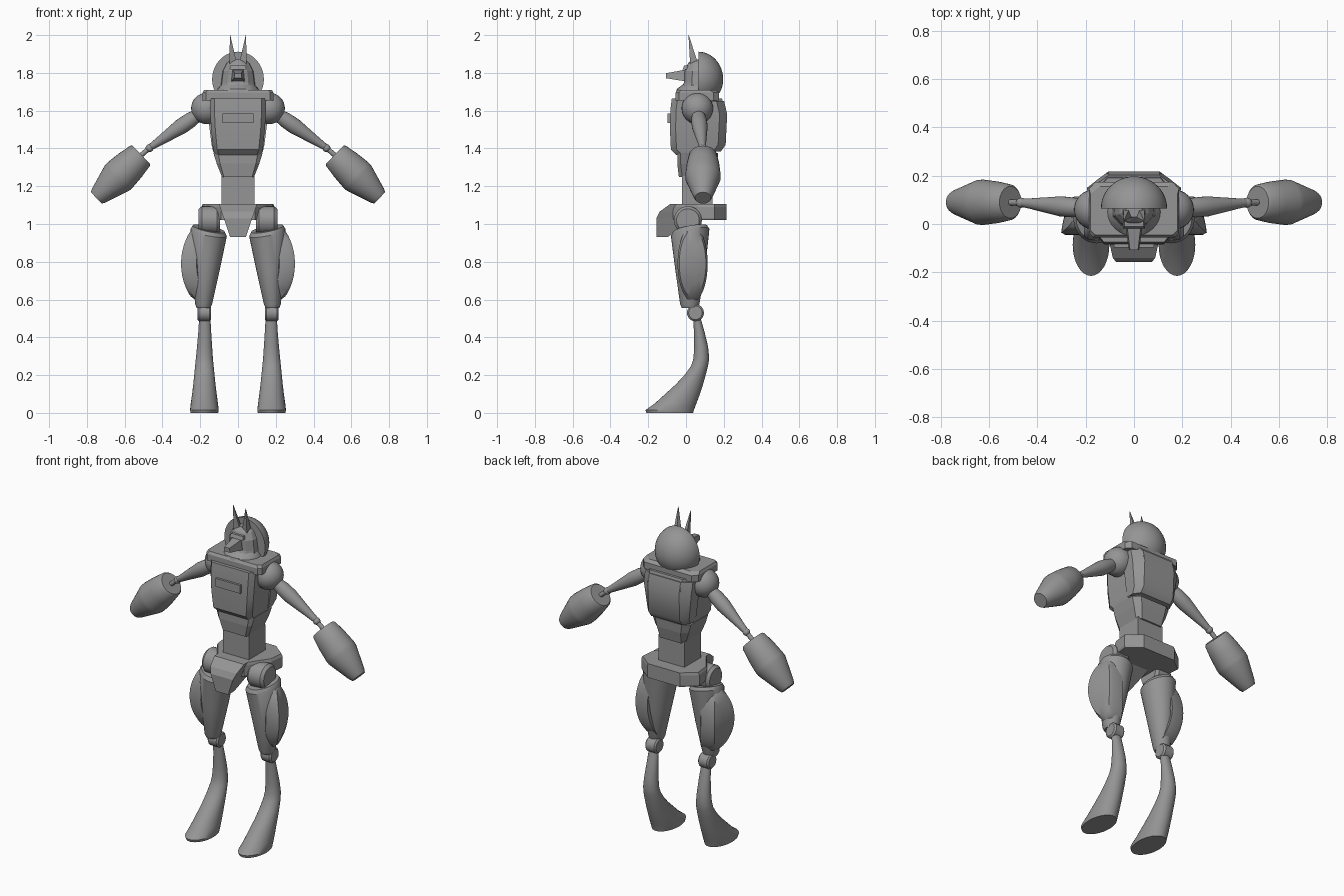
import bpy, bmesh, math
from mathutils import Vector

grey = bpy.data.materials.new("mid grey")
grey.diffuse_color = (0.3, 0.3, 0.3, 1)


def loft(name, rings, smooth=True):
    """Skin a list of equal-length rings and cap both ends."""
    bm = bmesh.new()
    vs = [[bm.verts.new(p) for p in r] for r in rings]
    n = len(vs[0])
    for a, b in zip(vs, vs[1:]):
        for i in range(n):
            j = (i + 1) % n
            bm.faces.new((a[i], a[j], b[j], b[i]))
    bm.faces.new(vs[0])
    bm.faces.new(vs[-1])
    bmesh.ops.recalc_face_normals(bm, faces=bm.faces)
    me = bpy.data.meshes.new(name)
    bm.to_mesh(me)
    bm.free()
    me.materials.append(grey)
    if smooth:
        me.shade_smooth()
        me.set_sharp_from_angle(angle=math.radians(35))
    ob = bpy.data.objects.new(name, me)
    bpy.context.collection.objects.link(ob)
    return ob


def pair(name, rings, smooth=True):
    """Same part on both sides of the body."""
    loft("left_" + name, rings, smooth)
    loft("right_" + name, [[(-p[0], p[1], p[2]) for p in r] for r in rings], smooth)


def ellipse(cx, cy, z, rx, ry, n=32, tilt_x=0, tilt_y=0):
    out = []
    for i in range(n):
        a = 2 * math.pi * i / n
        x, y = rx * math.cos(a), ry * math.sin(a)
        out.append((cx + x, cy + y, z + tilt_x * x + tilt_y * y))
    return out


def lathe(start, end, profile, n=32):
    """Circles along an axis; profile holds (distance share, radius)."""
    s, e = Vector(start), Vector(end)
    q = (e - s).to_track_quat('Z', 'Y')
    return [[tuple(s + (e - s) * t + q @ Vector((r * math.cos(2 * math.pi * i / n),
                                                 r * math.sin(2 * math.pi * i / n), 0)))
             for i in range(n)] for t, r in profile]


def ball(c, r, n=32, m=16):
    prof = [(0.5 - 0.5 * math.cos(math.pi * k / m), r * math.sin(math.pi * k / m) + 1e-4)
            for k in range(m + 1)]
    return lathe((c[0], c[1], c[2] - r), (c[0], c[1], c[2] + r), prof, n)


def octagon(z, front_y, back_y, front_w, side_w, back_w, cut=0.05):
    half = [(front_w, front_y), (side_w, front_y + cut * 0.6), (side_w, back_y - cut), (back_w, back_y)]
    return [(x, y, z) for x, y in half] + [(-x, y, z) for x, y in reversed(half)]


def quad(z, w, y0, y1):
    return [(-w, y0, z), (w, y0, z), (w, y1, z), (-w, y1, z)]


# --- Torso
loft("chest", [
    octagon(1.365, -0.05, 0.13, 0.10, 0.125, 0.09),
    octagon(1.395, -0.08, 0.18, 0.11, 0.132, 0.095),
    octagon(1.50, -0.085, 0.207, 0.12, 0.142, 0.10),
    octagon(1.60, -0.083, 0.212, 0.125, 0.148, 0.11),
    octagon(1.665, -0.075, 0.19, 0.125, 0.15, 0.11)])
loft("back_shell", [
    [(w, 0.10, z), (w, 0.17 + d, z), (0.105, 0.21 + d, z),
     (-0.105, 0.21 + d, z), (-w, 0.17 + d, z), (-w, 0.10, z)]
    for z, w, d in ((1.385, 0.132, -0.025), (1.42, 0.14, 0.0), (1.58, 0.16, 0.008), (1.65, 0.16, -0.008))])
loft("shoulder_yoke", [
    octagon(1.655, -0.055, 0.175, 0.17, 0.187, 0.16, 0.03),
    octagon(1.695, -0.055, 0.175, 0.17, 0.187, 0.16, 0.03),
    octagon(1.71, -0.045, 0.155, 0.16, 0.18, 0.14, 0.03)], False)
loft("chest_plate", [quad(1.535, 0.083, -0.097, -0.07), quad(1.585, 0.083, -0.097, -0.07)], False)
loft("abdomen", [
    octagon(1.25, -0.038, 0.15, 0.075, 0.085, 0.07, 0.03),
    octagon(1.32, -0.046, 0.165, 0.095, 0.113, 0.08, 0.03),
    octagon(1.375, -0.046, 0.17, 0.105, 0.13, 0.09, 0.03)], False)
loft("waist", [quad(1.08, 0.087, -0.02, 0.14), quad(1.26, 0.087, -0.02, 0.14)], False)

# --- Pelvis
hexa = [(0.09, -0.07), (0.185, 0.06), (0.195, 0.15), (0.11, 0.215)]
hexa += [(-x, y) for x, y in reversed(hexa)]
loft("pelvis_slab", [[(x * s, y, z) for x, y in hexa]
                     for z, s in ((1.02, 0.97), (1.03, 1), (1.09, 1), (1.105, 0.96))], False)
loft("pelvis_front", [
    quad(0.932, 0.042, -0.155, -0.095), quad(1.03, 0.075, -0.157, 0.05),
    quad(1.065, 0.088, -0.14, 0.06), quad(1.105, 0.10, -0.085, 0.06)], False)

# --- Head
loft("collar", [ellipse(0, 0.05, 1.69, 0.115, 0.105), ellipse(0, 0.05, 1.715, 0.108, 0.098),
                ellipse(0, 0.055, 1.74, 0.085, 0.07)])
dome = []
for k in range(13):
    a = math.pi / 2 * k / 12
    y, s = 0.065 + 0.132 * math.sin(a), math.cos(a) + 1e-3
    dome.append([(0.137 * s * math.cos(t), y, 1.765 + (0.147 if math.sin(t) > 0 else 0.135) * s * math.sin(t))
                 for t in (2 * math.pi * i / 40 for i in range(40))])
loft("helmet_dome", dome)


def face_ring(z, w, fy):
    return [(x * w, 0.075 + (fy - 0.075) * y, z) for x, y in
            ((1, 0), (0.95, 0.5), (0.6, 0.9), (0.3, 1), (-0.3, 1), (-0.6, 0.9), (-0.95, 0.5), (-1, 0))]


loft("face", [face_ring(1.70, 0.095, -0.03), face_ring(1.75, 0.09, -0.01), face_ring(1.81, 0.082, -0.008),
              face_ring(1.85, 0.062, 0.01), face_ring(1.872, 0.035, 0.03)], False)
loft("brow", [quad(1.818, 0.045, -0.018, 0.05), quad(1.838, 0.04, -0.01, 0.05)], False)
loft("beak", [[(-w, y, z0), (w, y, z0), (w * 0.8, y, z1), (-w * 0.8, y, z1)] for y, w, z0, z1 in
              ((0.02, 0.038, 1.75, 1.817), (-0.02, 0.034, 1.758, 1.814), (-0.107, 0.021, 1.772, 1.798))], False)
pair("ear", [[(0.005, 0.03, 1.845), (0.045, 0.022, 1.845), (0.045, 0.065, 1.845), (0.018, 0.065, 1.845)],
             [(0.041, 0.013, 2.0), (0.043, 0.013, 2.0), (0.043, 0.015, 2.0), (0.041, 0.015, 2.0)]], False)

# --- Arms
pair("shoulder_ball", ball((0.165, 0.06, 1.612), 0.083))
pair("upper_arm", lathe((0.215, 0.065, 1.575), (0.465, 0.088, 1.405),
                        [(0, 0.034), (0.15, 0.041), (0.35, 0.042), (0.6, 0.032), (0.85, 0.022), (1, 0.017)], 24))
pair("elbow_ball", ball((0.468, 0.088, 1.402), 0.021, 20, 10))
pair("elbow_rod", lathe((0.468, 0.088, 1.402), (0.53, 0.09, 1.35), [(0, 0.013), (1, 0.013)], 16))
pair("forearm", lathe((0.512, 0.09, 1.367), (0.75, 0.09, 1.138),
                      [(0, 0.066), (0.03, 0.075), (0.25, 0.087), (0.47, 0.094), (0.54, 0.093),
                       (0.94, 0.052), (1, 0.042)]))

# --- Legs
pair("hip_joint", lathe((0.095, 0.01, 1.02), (0.208, 0.01, 1.02),
                        [(0, 0.062), (0.15, 0.074), (0.85, 0.074), (1, 0.06)]))
pair("hip_stem", lathe((0.15, 0.01, 1.02), (0.155, 0.015, 0.93), [(0, 0.05), (1, 0.05)], 20))
pair("thigh", [
    ellipse(0.155, 0.022, 0.975, 0.085, 0.09, tilt_x=0.2, tilt_y=0.18),
    ellipse(0.155, 0.022, 0.955, 0.096, 0.102, tilt_x=0.2, tilt_y=0.18),
    ellipse(0.170, 0.022, 0.76, 0.074, 0.079),
    ellipse(0.182, 0.02, 0.575, 0.045, 0.051),
    ellipse(0.182, 0.02, 0.555, 0.036, 0.042)])


# Outer thigh guard, an oval plate bowed along its height
def guard_ring(x, s):
    pts = []
    for i in range(32):
        a = 2 * math.pi * i / 32
        y, z = 0.076 * s * math.cos(a), 0.19 * s * math.sin(a)
        pts.append((x - 1.25 * z * z - 0.25 * y, 0.035 + y, 0.79 + z))
    return pts


pair("thigh_guard", [guard_ring(0.20, 1.05), guard_ring(0.265, 1.05), guard_ring(0.284, 0.93),
                     guard_ring(0.287, 0.6), guard_ring(0.288, 0.25)])
pair("knee", lathe((0.142, 0.05, 0.53), (0.214, 0.05, 0.53),
                   [(0, 0.036), (0.12, 0.045), (0.88, 0.045), (1, 0.036)], 24))
# z, centre x, half width, front y, back y
shin = [(0.0, 0.178, 0.073, -0.21, 0.038), (0.015, 0.178, 0.076, -0.215, 0.042),
        (0.05, 0.178, 0.072, -0.165, 0.055), (0.10, 0.178, 0.065, -0.11, 0.074),
        (0.15, 0.178, 0.059, -0.055, 0.09), (0.20, 0.178, 0.054, -0.008, 0.104),
        (0.25, 0.178, 0.049, 0.028, 0.117), (0.29, 0.178, 0.045, 0.04, 0.123),
        (0.35, 0.177, 0.04, 0.043, 0.117), (0.43, 0.176, 0.034, 0.042, 0.098),
        (0.50, 0.176, 0.03, 0.038, 0.078)]
pair("shin_and_foot", [ellipse(cx, (f + b) / 2, z, w, (b - f) / 2) for z, cx, w, f, b in shin])
